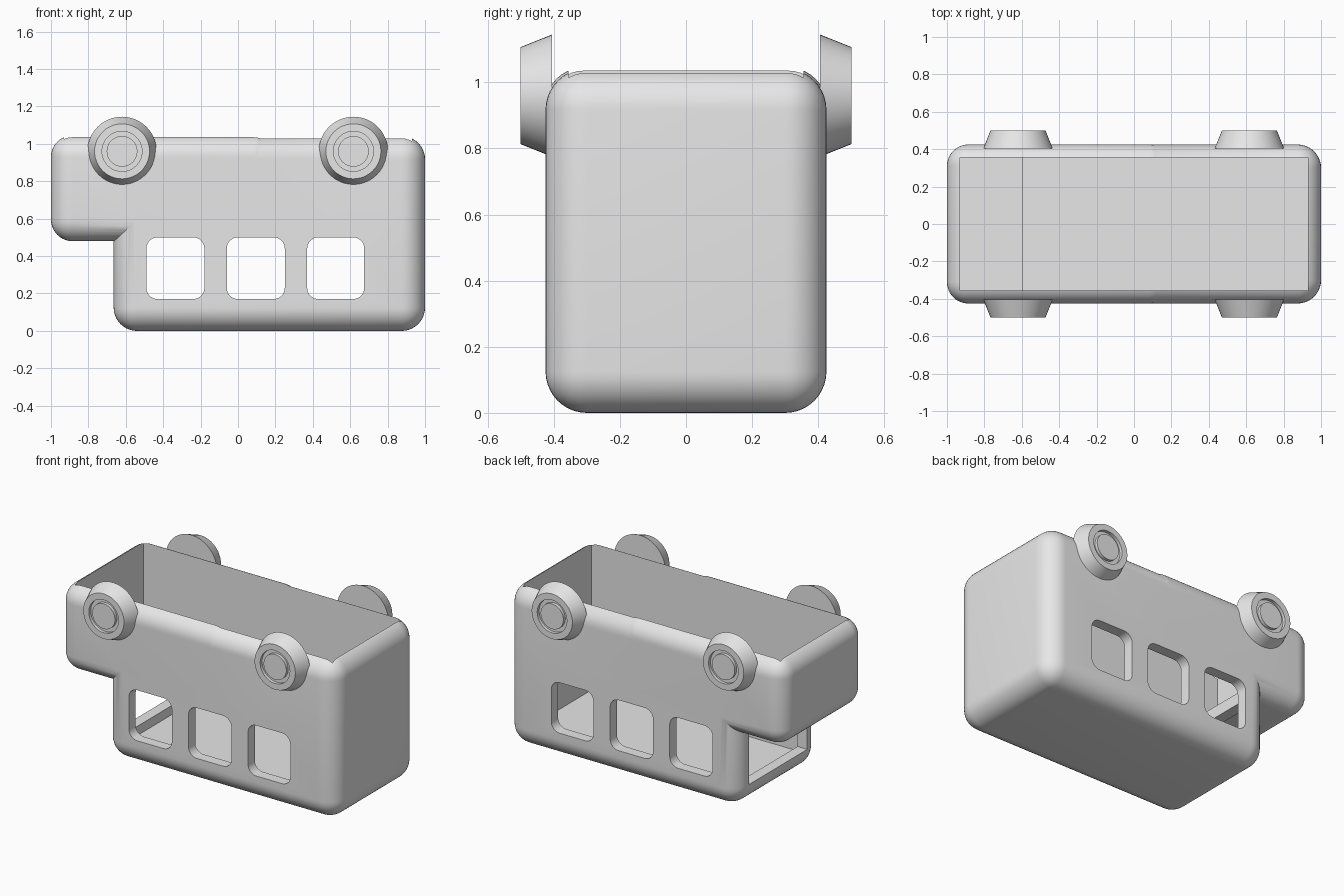
import bpy, bmesh, math
from mathutils import Matrix, Vector

if "Cube" in bpy.data.objects:
    bpy.data.objects.remove(bpy.data.objects["Cube"])

grey = bpy.data.materials.new("plain grey")
grey.diffuse_color = (0.8, 0.8, 0.8, 1)
grey.use_nodes = True
grey.node_tree.nodes["Principled BSDF"].inputs["Base Color"].default_value = grey.diffuse_color


def make_object(name, bm):
    bmesh.ops.recalc_face_normals(bm, faces=bm.faces)
    mesh = bpy.data.meshes.new(name)
    bm.to_mesh(mesh)
    bm.free()
    mesh.materials.append(grey)
    obj = bpy.data.objects.new(name, mesh)
    bpy.context.collection.objects.link(obj)
    return obj


def box(name, low, high, radius=0, axis=None):
    """Box between two corners; rounds every edge, or only those along one axis."""
    low, high = Vector(low), Vector(high)
    bm = bmesh.new()
    bmesh.ops.create_cube(bm, size=1)
    bmesh.ops.scale(bm, vec=high - low, verts=bm.verts)
    bmesh.ops.translate(bm, vec=(low + high) / 2, verts=bm.verts)
    if radius:
        edges = [e for e in bm.edges if axis is None or
                 abs((e.verts[0].co - e.verts[1].co).normalized()[axis]) > 0.9]
        bmesh.ops.bevel(bm, geom=edges, offset=radius, segments=10,
                        profile=0.5, affect='EDGES')
    return make_object(name, bm)


def boolean(target, other, operation):
    mod = target.modifiers.new(operation.lower(), 'BOOLEAN')
    mod.operation, mod.object, mod.solver = operation, other, 'EXACT'
    bpy.context.view_layer.objects.active = target
    bpy.ops.object.modifier_apply(modifier=mod.name)
    bpy.data.objects.remove(other)


def smooth(obj):
    bpy.ops.object.select_all(action='DESELECT')
    obj.select_set(True)
    bpy.context.view_layer.objects.active = obj
    bpy.ops.object.shade_smooth_by_angle(angle=math.radians(30))


# Van shell lying on its roof: cabin block joined with the bonnet block
body = box("van_body", (-0.665, -0.425, 0), (1, 0.425, 1.042), 0.125)
boolean(body, box("bonnet", (-1, -0.425, 0.48), (0.2, 0.425, 1.045), 0.115), 'UNION')

# Hollow interior, open at the underside, with a step over the bonnet
hollow = box("cabin_hollow", (-0.595, -0.355, 0.07), (0.93, 0.355, 1.5))
boolean(hollow, box("bonnet_hollow", (-0.93, -0.355, 0.55), (-0.3, 0.355, 1.5)), 'UNION')
boolean(body, hollow, 'DIFFERENCE')

# Side windows pass through both walls
for left, right in ((-0.49, -0.18), (-0.06, 0.25), (0.37, 0.675)):
    boolean(body, box("window_cut", (left, -0.6, 0.17), (right, 0.6, 0.50), 0.06, 1),
            'DIFFERENCE')

# Windscreen opening
boolean(body, box("windscreen_cut", (-0.75, -0.30, 0.13), (-0.5, 0.30, 0.475)), 'DIFFERENCE')
smooth(body)


# Tapered wheels with a ring groove around the hub
def wheel(name, x, side):
    profile = [(0, 0.405), (0.185, 0.405), (0.147, 0.50), (0.107, 0.50),
               (0.107, 0.48), (0.082, 0.48), (0.082, 0.50), (0, 0.50)]
    bm = bmesh.new()
    verts = [bm.verts.new((r, y * side, 0)) for r, y in profile]
    edges = [bm.edges.new(pair) for pair in zip(verts, verts[1:])]
    bmesh.ops.spin(bm, geom=verts + edges, cent=(0, 0, 0), axis=(0, 1, 0),
                   angle=math.tau, steps=48, use_merge=True)
    bmesh.ops.remove_doubles(bm, verts=bm.verts, dist=1e-5)
    bmesh.ops.transform(bm, matrix=Matrix.Translation((x, 0, 0.96)), verts=bm.verts)
    smooth(make_object(name, bm))


for x, end in ((-0.62, "front"), (0.617, "rear")):
    for side, label in ((-1, "left"), (1, "right")):
        wheel(f"{end}_{label}_wheel", x, side)
